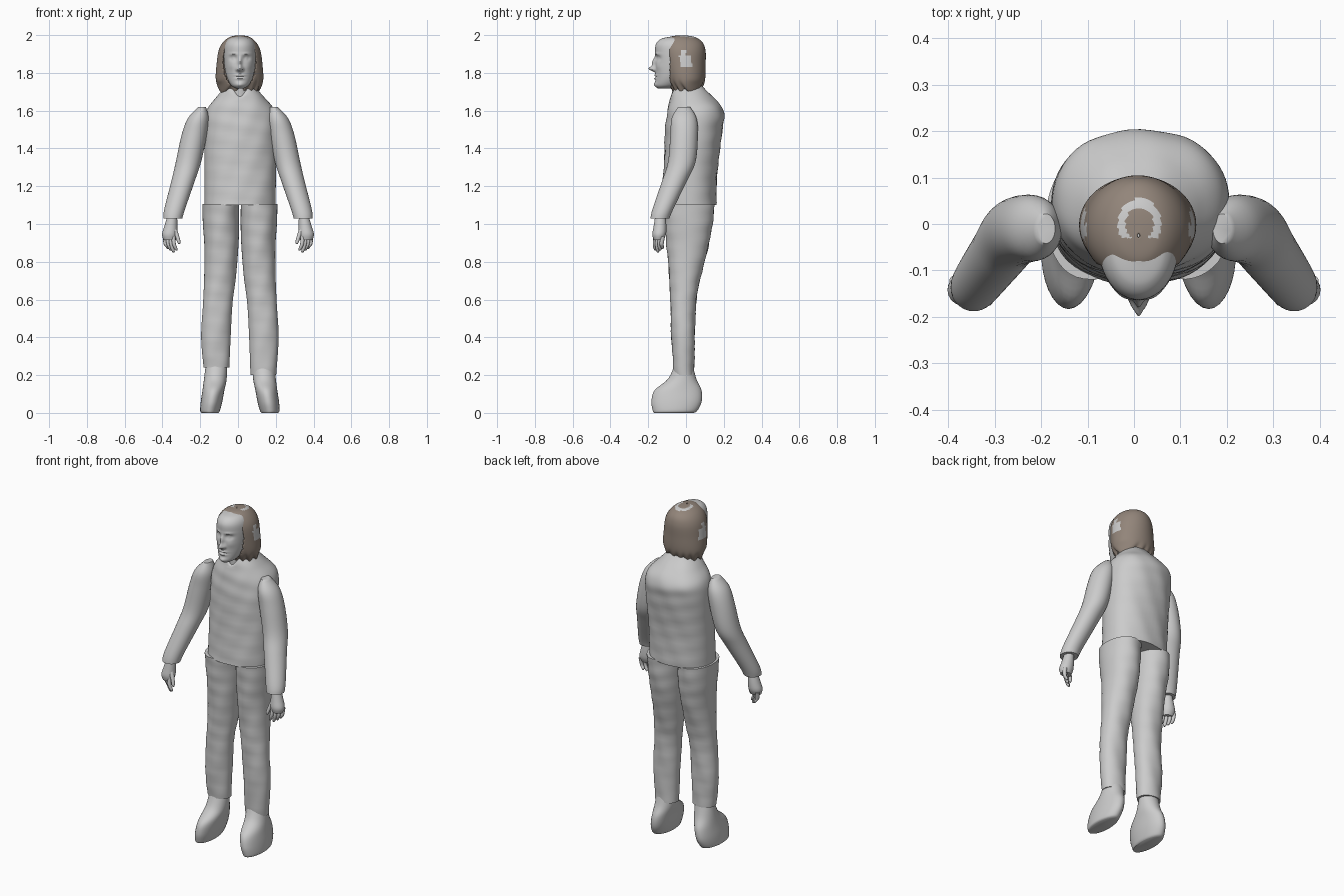
import bpy, bmesh
from math import sin, cos, pi, exp, copysign

cube = bpy.data.objects.get("Cube")
if cube:
    bpy.data.objects.remove(cube, do_unlink=True)


def material(name, rgb):
    m = bpy.data.materials.new(name)
    m.use_nodes = True
    m.diffuse_color = (*rgb, 1)
    m.node_tree.nodes["Principled BSDF"].inputs["Base Color"].default_value = (*rgb, 1)
    return m


GREY = material("plain grey", (.6, .6, .6))
BROWN = material("hair brown", (.29, .235, .195))


def spline(a, b, c, d, t):
    return .5 * (2 * b + (c - a) * t + (2 * a - 5 * b + 4 * c - d) * t * t
                 + (3 * b - a - 3 * c + d) * t ** 3)


def smooth_rings(rings, steps):
    """Fill in between the key rings with a smooth curve."""
    out = []
    for i in range(len(rings) - 1):
        keys = [rings[max(i - 1, 0)], rings[i], rings[i + 1], rings[min(i + 2, len(rings) - 1)]]
        for k in range(steps):
            out.append([spline(*vals, k / steps) for vals in zip(*keys)])
    return out + [list(rings[-1])]


def loft(name, rings, sides=32, steps=4, square=1.0, side=1, shift=0, shape=None,
         mats=(GREY,), caps=True, angle=50):
    """Skin ovals given as (x, y, z, half width, half depth)."""
    bm = bmesh.new()
    loops = []
    for x, y, z, rx, ry in smooth_rings(rings, steps):
        loop = []
        for j in range(sides):
            a = 2 * pi * j / sides
            c, s = cos(a), sin(a)
            px = x + rx * copysign(abs(c) ** square, c)
            py = y + ry * copysign(abs(s) ** square, s)
            loop.append(bm.verts.new((px * side + shift, py, z)))
        loops.append(loop)
    for low, high in zip(loops, loops[1:]):
        for j in range(sides):
            k = (j + 1) % sides
            bm.faces.new((low[j], low[k], high[k], high[j]))
    if caps:
        bm.faces.new(loops[0])
        bm.faces.new(loops[-1])
    if shape:
        shape(bm)
    bmesh.ops.recalc_face_normals(bm, faces=bm.faces)
    mesh = bpy.data.meshes.new(name)
    bm.to_mesh(mesh)
    bm.free()
    for m in mats:
        mesh.materials.append(m)
    ob = bpy.data.objects.new(name, mesh)
    bpy.context.collection.objects.link(ob)
    bpy.ops.object.select_all(action="DESELECT")
    ob.select_set(True)
    bpy.context.view_layer.objects.active = ob
    bpy.ops.object.shade_smooth_by_angle(angle=angle * pi / 180)
    return ob


# Shaping rules
def cloth(bm):
    """Soft fabric dents."""
    for v in bm.verts:
        x, y, z = v.co
        v.co.y += .003 * sin(31 * x + 23 * z) * sin(47 * z - 19 * x)


def torso_shape(bm):
    """Fabric dents plus a V-shaped dip at the front of the collar."""
    cloth(bm)
    for v in bm.verts:
        x, y, z = v.co
        if z > 1.66 and y < 0:
            v.co.z -= .055 * exp(-((x - .01) / .035) ** 2) * (z - 1.66) / .07


# Face bumps: x offset, height, width, tallness, forward push
BUMPS = [(0, 1.822, .014, .014, .034), (0, 1.855, .010, .024, .017),
         (0, 1.787, .024, .005, .008), (0, 1.770, .020, .006, .008),
         (0, 1.778, .024, .003, -.006), (0, 1.738, .022, .012, .008),
         (.035, 1.878, .018, .012, -.015), (.035, 1.877, .010, .007, .009),
         (.035, 1.900, .022, .006, .005), (.015, 1.818, .007, .007, .009),
         (.045, 1.835, .020, .020, .004)]


def face_shape(bm):
    for v in bm.verts:
        x, y, z = v.co
        if y > -.06:
            continue
        for bx, bz, w, h, push in BUMPS:
            for s in ((1, -1) if bx else (1,)):
                v.co.y -= push * exp(-((x - .01 - s * bx) / w) ** 2 - ((z - bz) / h) ** 2)


def hair_shape(bm):
    """Open the face, fray the ends, and leave the bare patches grey."""
    gone = []
    for f in bm.faces:
        x, y, z = f.calc_center_median()
        fringe = -.115 + .025 * exp(-((x + .01) / .03) ** 2)
        if y < (fringe if z > 1.925 else -.085):
            gone.append(f)
            continue
        r = ((x - .012) / .047) ** 2 + (y / .055) ** 2
        crown = z > 1.95 and .42 < r < 1 and y > -.03
        ear = abs(y + .003 + .2 * (z - 1.87)) < .03 and 1.835 < z < 1.895
        temple = abs(y + .012) < .012 and 1.89 < z < 1.92
        f.material_index = 1 if crown or ear or temple else 0
    bmesh.ops.delete(bm, geom=gone, context="FACES")
    for v in bm.verts:
        if v.co.z < 1.78:
            v.co.z += .012 * sin(140 * v.co.x + 90 * v.co.y) * (1.78 - v.co.z) / .08


# Body
loft("torso", [(.01, .015, 1.1, .188, .145), (.012, .025, 1.3, .19, .143),
               (.014, .042, 1.5, .192, .152), (.014, .05, 1.6, .18, .148),
               (.012, .03, 1.67, .128, .115), (.01, .008, 1.73, .075, .08)],
     sides=64, steps=8, square=.9, shape=torso_shape)
loft("neck", [(.01, -.005, 1.62, .065, .07), (.01, -.01, 1.7, .058, .065),
              (.01, -.015, 1.8, .06, .065)])
loft("head", [(.01, -.115, 1.718, .022, .035), (.01, -.1, 1.735, .047, .062),
              (.01, -.078, 1.775, .068, .083), (.01, -.058, 1.83, .081, .104),
              (.01, -.05, 1.9, .086, .113), (.01, -.052, 1.95, .08, .108),
              (.01, -.052, 1.98, .058, .08), (.01, -.05, 1.992, .02, .03)],
     sides=144, steps=10, shape=face_shape)

# Hair shell
hair = loft("hair", [(.008, .005, 1.705, .1, .07), (.008, 0, 1.76, .125, .1),
                     (.008, -.008, 1.85, .121, .112), (.008, -.012, 1.92, .11, .115),
                     (.008, -.015, 1.965, .085, .1), (.01, -.02, 1.992, .048, .06),
                     (.01, -.025, 1.999, .003, .004)],
            sides=96, steps=9, shape=hair_shape, mats=(BROWN, GREY), caps=False)
thick = hair.modifiers.new("thickness", "SOLIDIFY")
thick.thickness = .006

# Limbs, made once for each side
for label, s in (("left", 1), ("right", -1)):
    loft(label + "_sleeve", [(.345, -.138, 1.03, .05, .05), (.335, -.122, 1.08, .055, .055),
                             (.29, -.06, 1.23, .062, .066), (.262, -.022, 1.33, .067, .073),
                             (.232, -.01, 1.47, .067, .073), (.21, -.01, 1.56, .055, .066),
                             (.19, -.01, 1.62, .02, .032)],
         side=s, steps=5)
    loft(label + "_palm", [(.362, -.145, .915, .032, .026), (.362, -.142, .945, .04, .036),
                           (.356, -.138, .985, .035, .034), (.348, -.135, 1.04, .026, .028)],
         side=s, sides=20)

    # Fingers curl inwards below the palm
    for i, finger in enumerate(("index", "middle", "ring", "little")):
        x, y = .338 + .015 * i, -.165 + .012 * i
        tip = .85 + .009 * abs(i - 1)
        loft(f"{label}_{finger}_finger",
             [(x - .012, y + .005, tip, .004, .004), (x - .009, y + .003, tip + .01, .009, .009),
              (x + .001, y, .895, .01, .011), (x + .004, y + .006, .935, .011, .012)],
             side=s, sides=12)
    loft(label + "_thumb", [(.312, -.168, .893, .004, .004), (.313, -.167, .905, .009, .009),
                            (.322, -.16, .935, .011, .011), (.338, -.15, .975, .014, .014)],
         side=s, sides=12)

    hem = .2 if s > 0 else .24
    loft(label + "_trouser_leg",
         [(.124, -.012, hem, .068, .054), (.127, -.015, .4, .078, .062),
          (.117, -.015, .58, .078, .068), (.105, -.005, .72, .084, .083),
          (.098, .008, .88, .09, .11), (.1, .014, 1.0, .096, .126),
          (.102, .015, 1.105, .097, .135)],
         side=s, shift=.01, sides=40, steps=6, square=.95, shape=cloth)
    loft(label + "_boot",
         [(.158, -.065, 0, .044, .105), (.158, -.058, .012, .052, .118),
          (.15, -.05, .06, .057, .133), (.14, -.042, .12, .058, .124),
          (.13, -.02, .18, .06, .075), (.124, -.012, .26, .056, .046)],
         side=s, shift=.01, steps=5)
